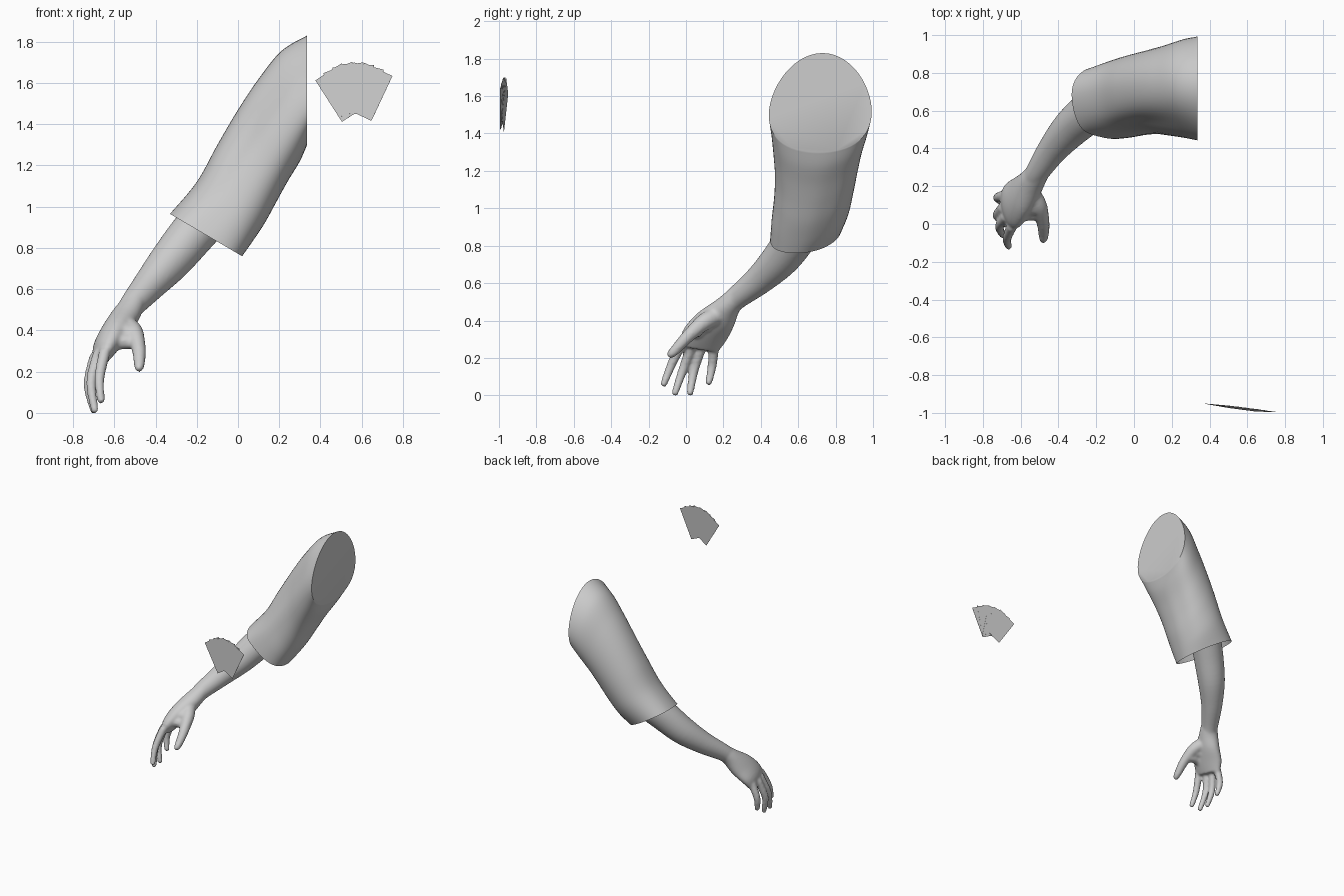
import bpy, bmesh, math
from mathutils import Vector, Matrix

if "Cube" in bpy.data.objects:
    bpy.data.objects.remove(bpy.data.objects["Cube"])


def material(name, v):
    m = bpy.data.materials.new(name)
    m.diffuse_color = (v, v, v, 1)
    m.use_nodes = True
    m.node_tree.nodes["Principled BSDF"].inputs["Base Color"].default_value = m.diffuse_color
    return m


GREY = material("plain grey", 0.61)


def finish(name, bm):
    bmesh.ops.recalc_face_normals(bm, faces=bm.faces)
    me = bpy.data.meshes.new(name)
    bm.to_mesh(me)
    bm.free()
    me.materials.append(GREY)
    ob = bpy.data.objects.new(name, me)
    bpy.context.collection.objects.link(ob)
    return ob


def smooth_rows(rows, steps):
    """Catmull-Rom through rows of vectors (centre, half axis, half axis)."""
    out = []
    for i in range(len(rows) - 1):
        p = [rows[max(i - 1, 0)], rows[i], rows[i + 1], rows[min(i + 2, len(rows) - 1)]]
        for k in range(steps):
            t = k / steps
            out.append([0.5 * (2 * b + (c - a) * t + (2 * a - 5 * b + 4 * c - d) * t * t
                               + (3 * b - a - 3 * c + d) * t ** 3)
                        for a, b, c, d in zip(*p)])
    return out + [rows[-1]]


def oval(t, s):
    return math.cos(t), math.sin(t)


def loft(bm, rows, sides=24, steps=5, cap_start=True, cap_end=True, section=oval):
    rings = []
    rows = smooth_rows(rows, steps)
    for j, (c, a, b) in enumerate(rows):
        ring = []
        for i in range(sides):
            u, v = section(2 * math.pi * i / sides, j / (len(rows) - 1))
            ring.append(bm.verts.new(c + a * u + b * v))
        rings.append(ring)
    for r, s in zip(rings, rings[1:]):
        for i in range(sides):
            k = (i + 1) % sides
            bm.faces.new((r[i], r[k], s[k], s[i]))
    if cap_start:
        bm.faces.new(rings[0])
    if cap_end:
        bm.faces.new(rings[-1])


def tube(bm, pts, sides=16):
    """Round limb through (x, y, z, radius) points with a rounded tip."""
    P = [Vector(p[:3]) for p in pts]
    R = [p[3] for p in pts]
    d = (P[-1] - P[-2]).normalized()
    P += [P[-1] + d * R[-1] * 0.7, P[-1] + d * R[-1]]
    R += [R[-1] * 0.7, R[-1] * 0.15]
    rows = []
    for i, (p, r) in enumerate(zip(P, R)):
        t = (P[min(i + 1, len(P) - 1)] - P[max(i - 1, 0)]).normalized()
        a = t.cross(Vector((0, 1, 0.3))).normalized()
        rows.append((p, a * r, t.cross(a) * r))
    loft(bm, rows, sides)


# Sleeve: upper x, z / lower x, z / front y, back y / sideways lean
SLEEVE = [(0.335, 1.83, 0.335, 1.30, 0.445, 0.995, 0.01),
          (0.21, 1.755, 0.30, 1.22, 0.46, 0.98, 0.02),
          (0.10, 1.62, 0.24, 1.12, 0.472, 0.95, 0.025),
          (0.00, 1.47, 0.185, 1.02, 0.48, 0.925, 0.03),
          (-0.10, 1.30, 0.13, 0.92, 0.475, 0.90, 0.035),
          (-0.20, 1.12, 0.07, 0.83, 0.462, 0.87, 0.04),
          (-0.33, 0.965, 0.02, 0.76, 0.455, 0.825, 0.045)]
rows = []
for ux, uz, lx, lz, y0, y1, lean in SLEEVE:
    rows.append((Vector(((ux + lx) / 2, (y0 + y1) / 2, (uz + lz) / 2)),
                 Vector(((ux - lx) / 2, lean, (uz - lz) / 2)),
                 Vector((0, (y1 - y0) / 2, 0))))


def cloth(t, s):
    """Egg shape at the shoulder, squarer front at the cuff, with soft folds."""
    def bump(at, width):
        d = (t - at + math.pi) % (2 * math.pi) - math.pi
        return math.exp(-(d / width) ** 2)
    power = 1 - 0.25 * s * max(0, -math.sin(t)) ** 0.5
    u = math.copysign(abs(math.cos(t)) ** power, math.cos(t))
    v = math.copysign(abs(math.sin(t)) ** power, math.sin(t))
    u -= 0.22 * (1 - s) * math.sin(t) ** 2
    if v < 0:
        u += 0.2 * s * s * v * v * (1 - u * u)
    mid = math.sin(math.pi * s)
    f = 1 - mid * (0.12 * bump(5.45 - 0.4 * s, 0.42) + 0.03 * bump(2.7, 0.3))
    return f * u, f * v


bm = bmesh.new()
loft(bm, rows, 56, 6, cap_end=False, section=cloth)
sleeve = finish("sleeve", bm)

# Forearm, palm, fingers and thumb, fused into one skin
bm = bmesh.new()
tube(bm, [(-0.10, 0.71, 1.00, 0.11), (-0.215, 0.61, 0.875, 0.112), (-0.33, 0.51, 0.735, 0.101),
          (-0.43, 0.395, 0.62, 0.08), (-0.515, 0.27, 0.52, 0.062), (-0.545, 0.22, 0.47, 0.056)], 28)
PALM = [((-0.50, 0.285, 0.54), (-0.02, 0.05, -0.025), (0.045, 0, -0.03)),
        ((-0.54, 0.225, 0.48), (-0.02, 0.062, -0.025), (0.058, 0, -0.03)),
        ((-0.59, 0.155, 0.40), (-0.02, 0.10, -0.03), (0.065, 0.01, -0.025)),
        ((-0.64, 0.10, 0.32), (-0.025, 0.12, -0.02), (0.055, 0.01, -0.02)),
        ((-0.67, 0.075, 0.25), (-0.02, 0.10, -0.015), (0.032, 0.005, -0.01))]
loft(bm, [tuple(Vector(v) for v in r) for r in PALM])
FINGERS = [  # knuckle, middle joint, tip
    ((-0.645, -0.01, 0.30), (-0.672, -0.075, 0.17), (-0.665, -0.118, 0.063)),
    ((-0.675, 0.04, 0.29), (-0.712, -0.012, 0.15), (-0.695, -0.058, 0.016)),
    ((-0.69, 0.09, 0.28), (-0.725, 0.045, 0.14), (-0.70, 0.022, 0.016)),
    ((-0.685, 0.15, 0.27), (-0.722, 0.14, 0.16), (-0.71, 0.122, 0.071))]
for a, b, c in FINGERS:
    tube(bm, [(*a, 0.029), (*b, 0.025), (*c, 0.019)])
tube(bm, [(-0.55, 0.17, 0.43, 0.05), (-0.505, 0.095, 0.39, 0.046), (-0.482, 0.01, 0.315, 0.035),
          (-0.478, -0.055, 0.245, 0.028), (-0.48, -0.08, 0.22, 0.023)])
# Web of skin between thumb and palm
tube(bm, [(-0.64, 0.05, 0.325, 0.038), (-0.57, 0.055, 0.345, 0.038), (-0.51, 0.055, 0.345, 0.036)])
tube(bm, [(-0.60, 0.10, 0.385, 0.05), (-0.55, 0.095, 0.385, 0.05), (-0.52, 0.09, 0.385, 0.045)])
arm = finish("forearm_and_hand", bm)
mod = arm.modifiers.new("fuse", 'REMESH')
mod.mode = 'VOXEL'
mod.voxel_size = 0.009
mod.use_smooth_shade = True
mod = arm.modifiers.new("soften", 'SMOOTH')
mod.factor = 0.5
mod.iterations = 8

# Fan of thin cards, each turned about a shared lower point
COUNT, W, H = 6, 0.152, 0.24
tilt = Matrix.Rotation(-0.11, 4, 'Z') @ Matrix.Rotation(-0.04, 4, 'X')
for i in range(COUNT):
    f = i / (COUNT - 1)
    bm = bmesh.new()
    bmesh.ops.create_cube(bm, size=1, matrix=Matrix.Translation((0, 0, 0.115)) @ Matrix.Diagonal((W, 0.0015, H, 1)))
    turn = Matrix.Rotation(math.radians(-33 + 58 * f), 4, 'Y')
    place = Matrix.Translation((0.565 + 0.016 * f, -0.981 - 0.005 * (f - 0.5), 1.457 - 0.004 * f))
    bmesh.ops.transform(bm, matrix=place @ tilt @ turn, verts=bm.verts)
    finish(f"card_{i + 1}", bm)

bpy.ops.object.select_all(action='DESELECT')
sleeve.select_set(True)
bpy.context.view_layer.objects.active = sleeve
bpy.ops.object.shade_smooth_by_angle(angle=math.radians(50))
